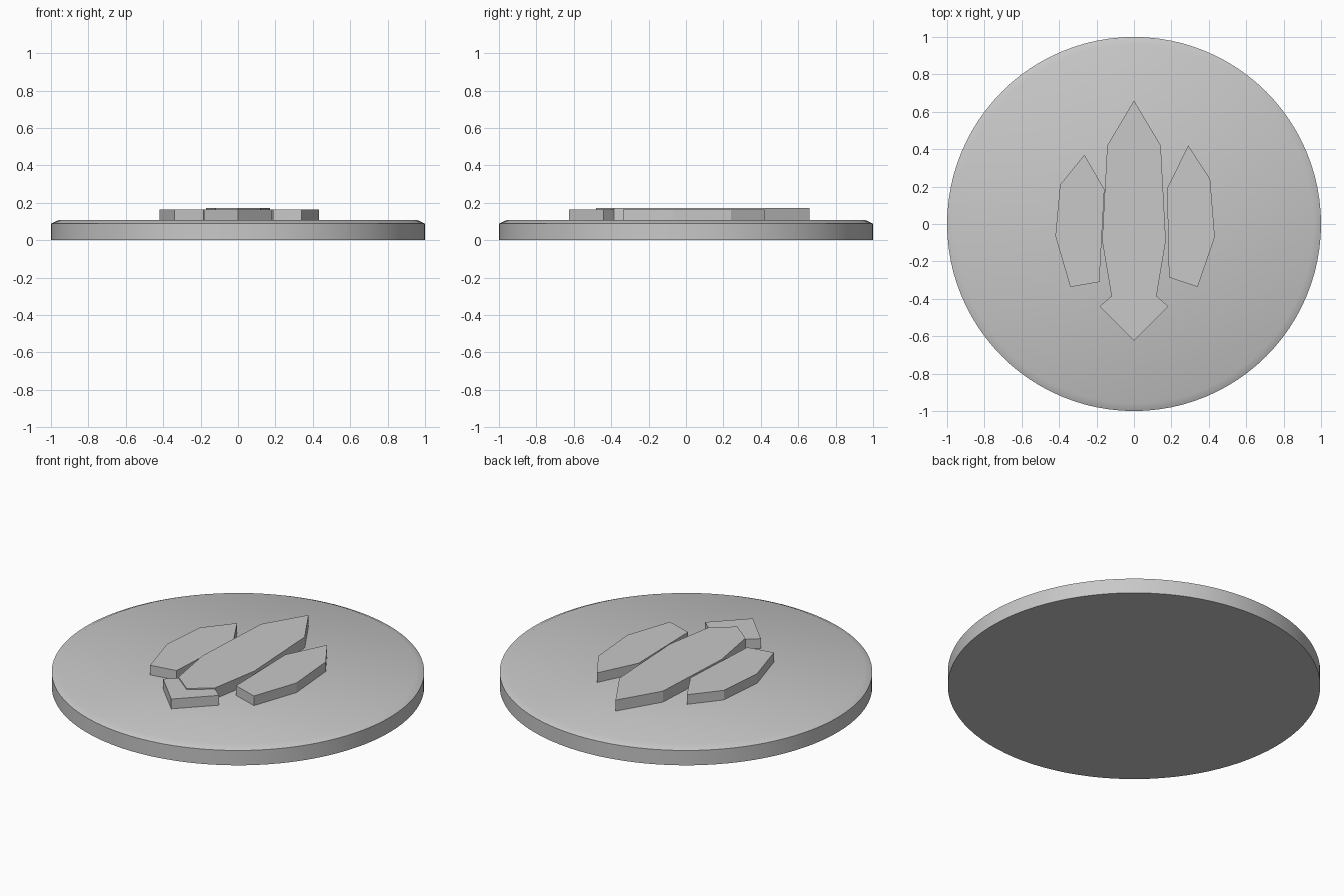
import bpy, bmesh, math

cube = bpy.data.objects.get("Cube")
if cube:
    bpy.data.objects.remove(cube, do_unlink=True)

grey = bpy.data.materials.new("plain_grey")
grey.use_nodes = True
grey.diffuse_color = (0.58, 0.58, 0.58, 1)
grey.node_tree.nodes["Principled BSDF"].inputs["Base Color"].default_value = grey.diffuse_color

DISC_TOP = 0.107


def finish(name, bm):
    bmesh.ops.recalc_face_normals(bm, faces=bm.faces)
    mesh = bpy.data.meshes.new(name)
    bm.to_mesh(mesh)
    bm.free()
    mesh.materials.append(grey)
    obj = bpy.data.objects.new(name, mesh)
    bpy.context.collection.objects.link(obj)
    return obj


def slab(name, outline, top):
    """Flat plate with the given outline, slightly sunk into the disc."""
    bm = bmesh.new()
    bottom = DISC_TOP - 0.01
    face = bm.faces.new([bm.verts.new((x, y, bottom)) for x, y in outline])
    raised = bmesh.ops.extrude_face_region(bm, geom=[face])["geom"]
    verts = [v for v in raised if isinstance(v, bmesh.types.BMVert)]
    bmesh.ops.translate(bm, verts=verts, vec=(0, 0, top - bottom))
    return finish(name, bm)


def mirrored(half):
    """Complete a symmetric outline whose first and last points lie on x = 0."""
    return half + [(-x, y) for x, y in reversed(half[1:-1])]


# Round base with a shallow chamfer around the top
bm = bmesh.new()
rings = []
for radius, z in [(1, 0), (1, 0.088), (0.96, DISC_TOP)]:
    rings.append(bmesh.ops.create_circle(bm, segments=96, radius=radius)["verts"])
    bmesh.ops.translate(bm, verts=rings[-1], vec=(0, 0, z))
for low, high in zip(rings, rings[1:]):
    for i in range(len(low)):
        bm.faces.new((low[i - 1], low[i], high[i], high[i - 1]))
bm.faces.new(rings[0])
bm.faces.new(rings[-1])
disc = finish("base_disc", bm)
bpy.ops.object.select_all(action="DESELECT")
disc.select_set(True)
bpy.context.view_layer.objects.active = disc
bpy.ops.object.shade_smooth_by_angle(angle=math.radians(30))

# Raised emblem: long middle blade, tail point and two side blades
slab("middle_blade", mirrored([(0, 0.66), (0.143, 0.42), (0.17, -0.09),
                               (0.12, -0.385), (0, -0.48)]), 0.172)
slab("tail_point", mirrored([(0, -0.4), (0.12, -0.385), (0.183, -0.44), (0, -0.625)]), 0.165)
slab("right_blade", [(-0.265, 0.37), (-0.395, 0.21), (-0.42, -0.065), (-0.34, -0.337),
                     (-0.185, -0.31), (-0.158, 0.185)], 0.164)
slab("left_blade", [(0.29, 0.42), (0.407, 0.24), (0.432, -0.07), (0.34, -0.337),
                    (0.187, -0.285), (0.177, 0.19)], 0.164)
